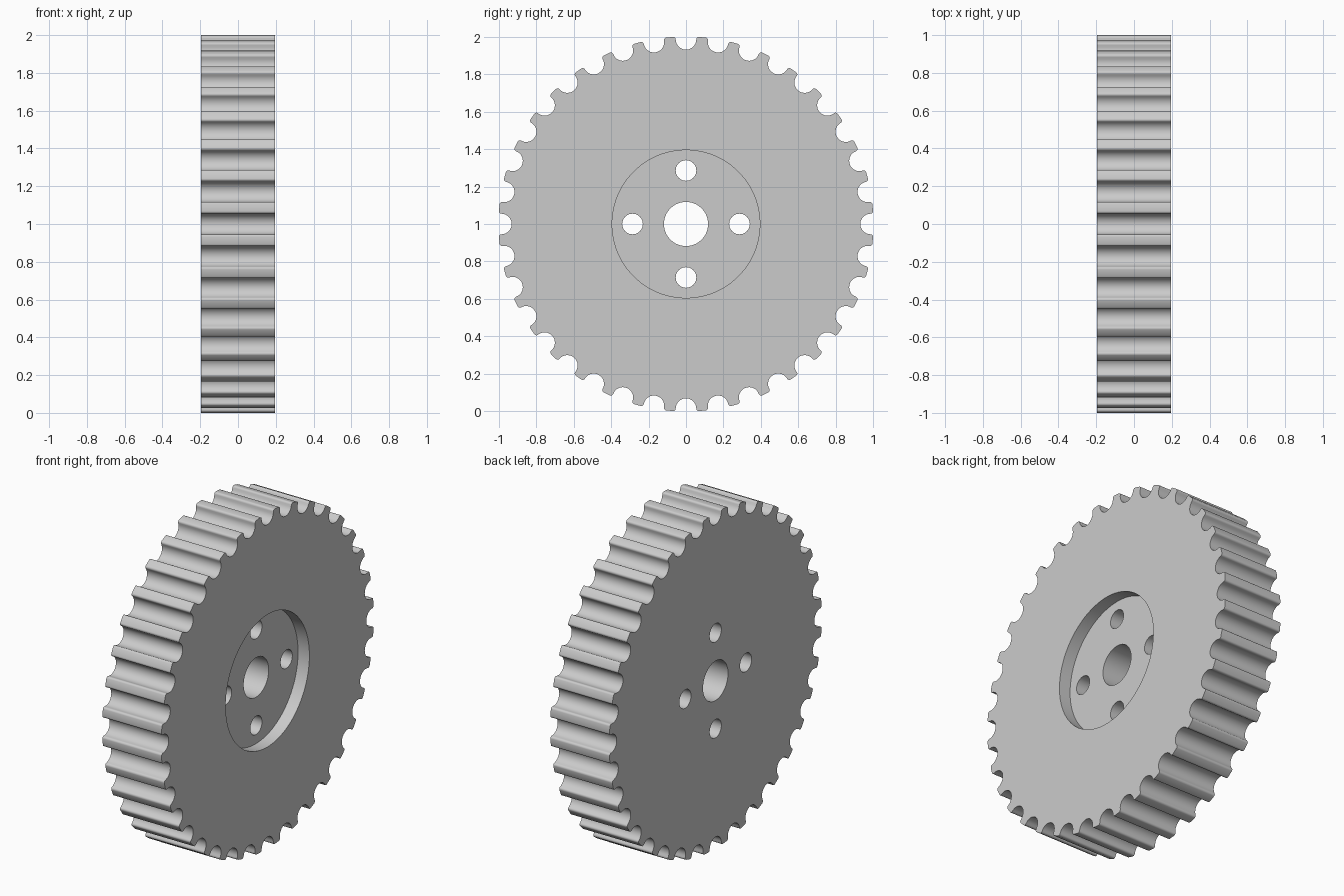
import bpy, bmesh
from math import sin, cos, pi, radians
from mathutils import Matrix

if "Cube" in bpy.data.objects:
    bpy.data.objects.remove(bpy.data.objects["Cube"])

TEETH = 36
HALF = 0.195          # half width along the axle
AXIS_Z = 1.0
GROOVE_R, FILLET = 0.055, 0.013
GROOVE_C = 1.0 - FILLET
RECESS_DEPTH = 0.075

grey = bpy.data.materials.new("light grey")
grey.use_nodes = True
grey.diffuse_color = (0.6, 0.6, 0.6, 1)
grey.node_tree.nodes["Principled BSDF"].inputs["Base Color"].default_value = (0.6, 0.6, 0.6, 1)


def finish(bm, name):
    bmesh.ops.recalc_face_normals(bm, faces=bm.faces)
    mesh = bpy.data.meshes.new(name)
    bm.to_mesh(mesh)
    bm.free()
    mesh.materials.append(grey)
    ob = bpy.data.objects.new(name, mesh)
    bpy.context.collection.objects.link(ob)
    return ob


def groove_profile():
    """One round groove with rounded tooth corners, as (sideways, radial)."""
    half = []
    for i in range(9):
        a = -pi / 2 + pi / 2 * i / 8
        half.append((GROOVE_R * cos(a), GROOVE_C + GROOVE_R * sin(a)))
    for i in range(1, 5):
        a = pi - pi / 2 * i / 4
        half.append((GROOVE_R + FILLET + FILLET * cos(a), GROOVE_C + FILLET * sin(a)))
    return [(-t, r) for t, r in reversed(half[1:])] + half


def cylinder(name, radius, x0, x1, y=0, z=0, segments=64):
    bm = bmesh.new()
    place = Matrix.Translation(((x0 + x1) / 2, y, AXIS_Z + z)) @ Matrix.Rotation(pi / 2, 4, 'Y')
    bmesh.ops.create_cone(bm, cap_ends=True, segments=segments, radius1=radius,
                          radius2=radius, depth=x1 - x0, matrix=place)
    return finish(bm, name)


# Toothed wheel body, extruded along the axle
bm = bmesh.new()
outline = []
for k in range(TEETH):
    a = 2 * pi * k / TEETH
    for t, r in groove_profile():
        outline.append(bm.verts.new((-HALF, t * cos(a) + r * sin(a),
                                     AXIS_Z + r * cos(a) - t * sin(a))))
face = bm.faces.new(outline)
ext = bmesh.ops.extrude_face_region(bm, geom=[face], use_keep_orig=True)
bmesh.ops.translate(bm, vec=(2 * HALF, 0, 0),
                    verts=[v for v in ext["geom"] if isinstance(v, bmesh.types.BMVert)])
wheel = finish(bm, "toothed_wheel")

# Face recess, centre bore and four bolt holes
cutters = [cylinder("recess_cutter", 0.395, HALF - RECESS_DEPTH, HALF + 0.1, segments=96),
           cylinder("bore_cutter", 0.118, -0.4, 0.4)]
for k in range(4):
    a = k * pi / 2
    cutters.append(cylinder("bolt_hole_cutter", 0.055, -0.4, 0.4,
                            0.286 * cos(a), 0.286 * sin(a), 40))

bpy.ops.object.select_all(action='DESELECT')
bpy.context.view_layer.objects.active = wheel
wheel.select_set(True)
for c in cutters:
    c.hide_render = True
    mod = wheel.modifiers.new(c.name, 'BOOLEAN')
    mod.operation = 'DIFFERENCE'
    mod.solver = 'EXACT'
    mod.object = c
    bpy.ops.object.modifier_apply(modifier=mod.name)
for c in cutters:
    bpy.data.objects.remove(c)

bpy.ops.object.shade_smooth_by_angle(angle=radians(30))
